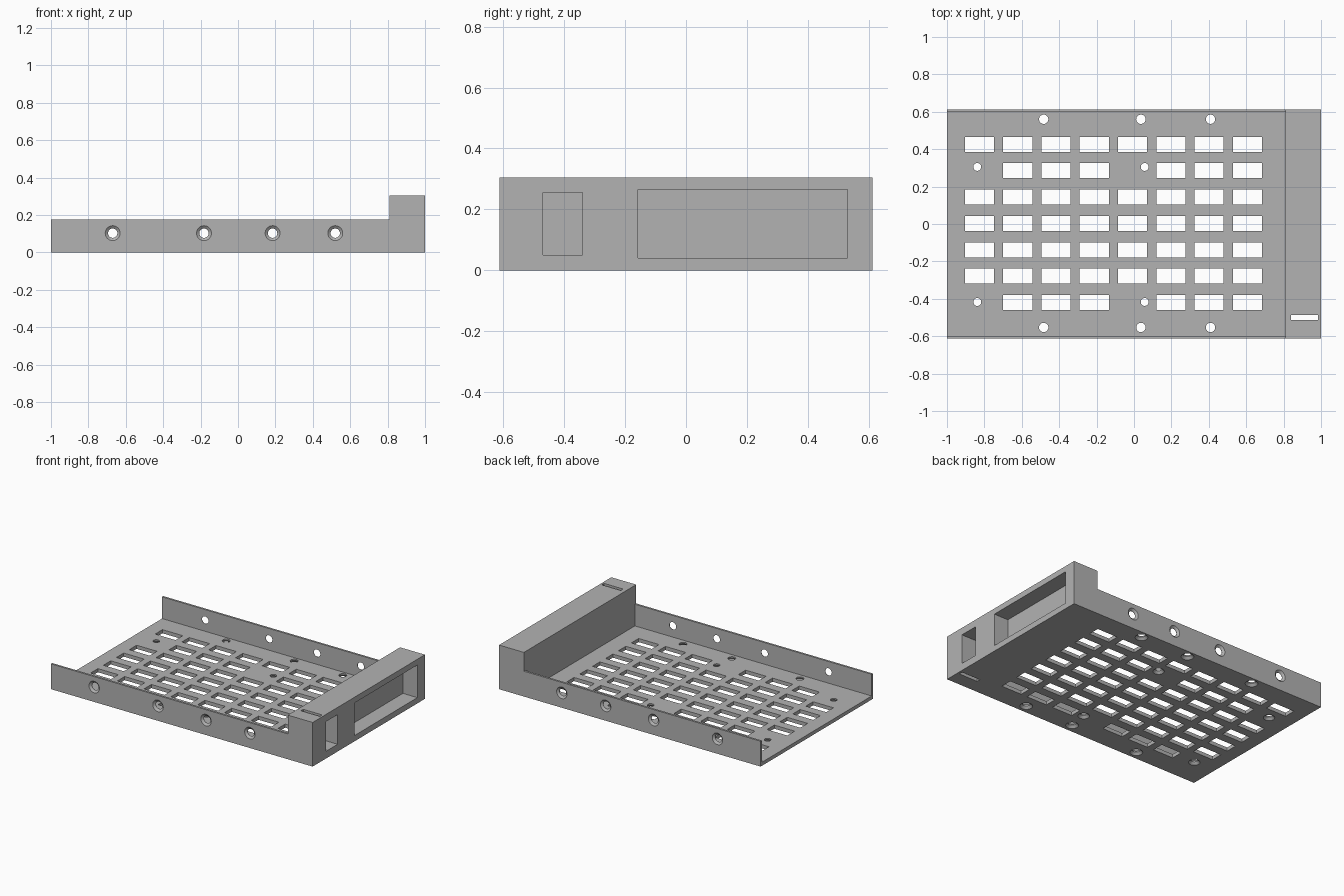
import bpy, bmesh, math
from mathutils import Matrix, Vector

cube = bpy.data.objects.get("Cube")
if cube:
    bpy.data.objects.remove(cube, do_unlink=True)

# Main dimensions
HALF_Y, FLOOR, WALL = 0.613, 0.025, 0.014
WALL_TOP, BLOCK_TOP, BLOCK_X = 0.175, 0.305, 0.81

grey = bpy.data.materials.new("plain grey")
grey.use_nodes = True
colour = (0.45, 0.45, 0.45, 1)
grey.diffuse_color = colour
grey.node_tree.nodes["Principled BSDF"].inputs["Base Color"].default_value = colour


def add_object(name, bm):
    bmesh.ops.recalc_face_normals(bm, faces=bm.faces)
    mesh = bpy.data.meshes.new(name)
    bm.to_mesh(mesh)
    bm.free()
    mesh.materials.append(grey)
    obj = bpy.data.objects.new(name, mesh)
    bpy.context.collection.objects.link(obj)
    return obj


def add_box(bm, low, high):
    low, high = Vector(low), Vector(high)
    place = Matrix.Translation((low + high) / 2) @ Matrix.Diagonal((*(high - low), 1))
    bmesh.ops.create_cube(bm, size=1, matrix=place)


def add_screw_hole(bm, place, inner, outer, sink, depth):
    """Countersunk hole: local z points into the part from its outer face."""
    stations = [(outer, -0.02), (outer, 0), (inner, sink), (inner, depth + 0.02)]
    sides, rings = 32, []
    for radius, z in stations:
        ring = bmesh.ops.create_circle(bm, segments=sides, radius=radius,
                                       matrix=place @ Matrix.Translation((0, 0, z)))
        rings.append(ring["verts"])
    for a, b in zip(rings, rings[1:]):
        for i in range(sides):
            j = (i + 1) % sides
            bm.faces.new((a[i], a[j], b[j], b[i]))
    bm.faces.new(rings[0])
    bm.faces.new(rings[-1])


# Body: stepped side profile extruded across the width
bm = bmesh.new()
profile = [(-1, 0), (1, 0), (1, BLOCK_TOP), (BLOCK_X, BLOCK_TOP),
           (BLOCK_X, WALL_TOP), (-1, WALL_TOP)]
face = bm.faces.new([bm.verts.new((x, -HALF_Y, z)) for x, z in profile])
side = bmesh.ops.extrude_face_region(bm, geom=[face])["geom"]
bmesh.ops.translate(bm, vec=(0, 2 * HALF_Y, 0),
                    verts=[v for v in side if isinstance(v, bmesh.types.BMVert)])
tray = add_object("drive_tray", bm)

# Interior space between the side walls
bm = bmesh.new()
add_box(bm, (-1.1, WALL - HALF_Y, FLOOR), (BLOCK_X, HALF_Y - WALL, 0.5))
interior = add_object("interior_cutter", bm)

# Openings
bm = bmesh.new()
for row in range(7):
    for col in range(8):
        if row in (1, 6) and col in (0, 4):
            continue  # room for the small screw holes
        x, y = -0.826 + 0.2046 * col, 0.426 - 0.141 * row
        add_box(bm, (x - 0.078, y - 0.04, -0.05), (x + 0.078, y + 0.04, 0.1))

# Floor screw holes, countersunk underneath
for y in (0.56, -0.553):
    for x in (-0.483, 0.037, 0.409):
        add_screw_hole(bm, Matrix.Translation((x, y, 0)), 0.025, 0.04, 0.016, FLOOR)
for y in (0.305, -0.417):
    for x in (-0.838, 0.057):
        add_screw_hole(bm, Matrix.Translation((x, y, 0)), 0.021, 0.036, 0.016, FLOOR)

# Side wall screw holes, countersunk outside
for sign in (-1, 1):
    for x in (-0.67, -0.182, 0.185, 0.52):
        place = (Matrix.Translation((x, sign * HALF_Y, 0.103))
                 @ Matrix.Rotation(sign * math.pi / 2, 4, "X"))
        add_screw_hole(bm, place, 0.025, 0.04, 0.012, WALL)
openings = add_object("openings_cutter", bm)

# End block pockets and the narrow slot through it
bm = bmesh.new()
add_box(bm, (0.89, -0.157, 0.04), (1.1, 0.53, 0.265))
add_box(bm, (0.89, -0.47, 0.05), (1.1, -0.34, 0.255))
add_box(bm, (0.84, -0.513, -0.1), (0.985, -0.487, 0.5))
pockets = add_object("pockets_cutter", bm)

# Cut, then discard the cutters
bpy.ops.object.select_all(action="DESELECT")
tray.select_set(True)
bpy.context.view_layer.objects.active = tray
for cutter in (interior, openings, pockets):
    cutter.hide_render = True
    mod = tray.modifiers.new(cutter.name, "BOOLEAN")
    mod.operation, mod.solver, mod.object = "DIFFERENCE", "EXACT", cutter
    bpy.ops.object.modifier_apply(modifier=mod.name)
    bpy.data.objects.remove(cutter, do_unlink=True)
bpy.ops.object.shade_smooth_by_angle(angle=math.radians(25))
